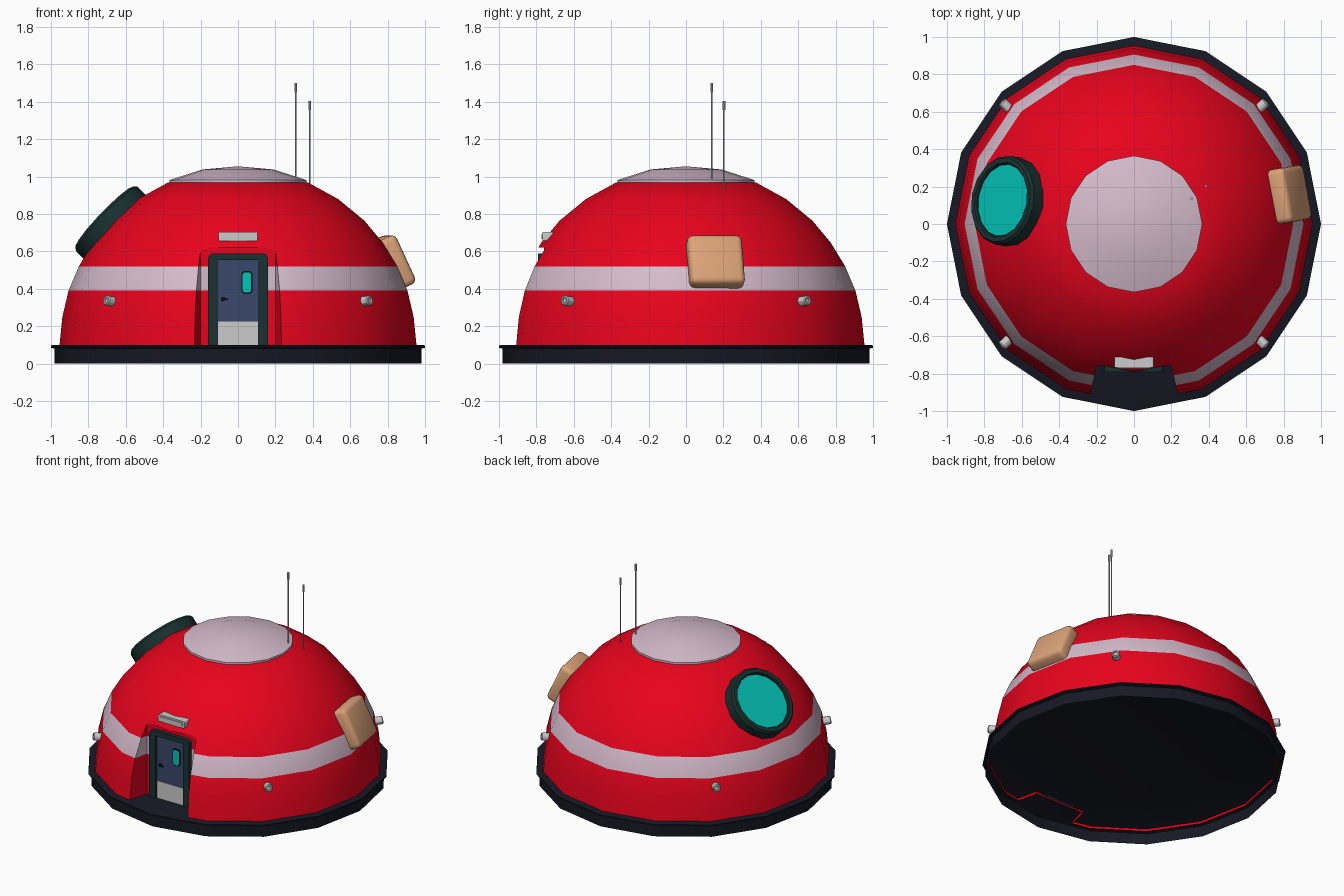
import bpy, bmesh
from math import sin, cos, pi, radians
from mathutils import Matrix, Vector

if "Cube" in bpy.data.objects:
    bpy.data.objects.remove(bpy.data.objects["Cube"])


def mat(name, r, g, b):
    m = bpy.data.materials.new(name)
    m.diffuse_color = (r, g, b, 1)
    m.use_nodes = True
    m.node_tree.nodes["Principled BSDF"].inputs["Base Color"].default_value = m.diffuse_color
    return m


RED = mat("red_shell", 0.8, 0.001, 0.012)
PALE = mat("pale_pink", 0.66, 0.5, 0.6)
NAVY = mat("dark_navy", 0.008, 0.009, 0.017)
GREEN = mat("dark_green", 0.01, 0.03, 0.03)
TEAL = mat("teal_glass", 0.001, 0.56, 0.48)
BLUE = mat("door_blue", 0.042, 0.062, 0.15)
TAN = mat("tan", 0.72, 0.37, 0.19)
BLACK = mat("black", 0.005, 0.005, 0.008)


def finish(name, bm, material=None, matrix=None, angle=30):
    bmesh.ops.recalc_face_normals(bm, faces=bm.faces)
    if matrix:
        bm.transform(matrix)
    me = bpy.data.meshes.new(name)
    bm.to_mesh(me)
    bm.free()
    if material:
        me.materials.append(material)
    me.shade_smooth()
    me.set_sharp_from_angle(angle=radians(angle))
    ob = bpy.data.objects.new(name, me)
    bpy.context.collection.objects.link(ob)
    return ob


def lathe(name, profile, sides, material=None, matrix=None, closed=False, caps=(True, True)):
    """Revolve (radius, z) points round z; open profiles get end caps."""
    bm = bmesh.new()
    rings = []
    for r, z in profile:
        if r == 0:
            rings.append([bm.verts.new((0, 0, z))] * sides)
        else:
            rings.append([bm.verts.new((r * cos(2 * pi * i / sides), r * sin(2 * pi * i / sides), z))
                          for i in range(sides)])
    pairs = list(zip(rings, rings[1:]))
    if closed:
        pairs.append((rings[-1], rings[0]))
    for a, b in pairs:
        for i in range(sides):
            j = (i + 1) % sides
            bm.faces.new(list(dict.fromkeys((a[i], a[j], b[j], b[i]))))
    if not closed:
        for k in (0, -1):
            if caps[k] and profile[k][0]:
                bm.faces.new(rings[k])
    return finish(name, bm, material, matrix)


def extrude(name, pts, vec, material=None):
    """Extrude a flat outline of 3D points along vec."""
    bm = bmesh.new()
    face = bm.faces.new([bm.verts.new(p) for p in pts])
    res = bmesh.ops.extrude_face_region(bm, geom=[face], use_keep_orig=True)
    bmesh.ops.translate(bm, vec=vec, verts=[v for v in res["geom"] if isinstance(v, bmesh.types.BMVert)])
    return finish(name, bm, material)


def arc(cx, cz, r, a0, a1, n=4):
    return [(cx + r * cos(radians(a0 + (a1 - a0) * i / n)), cz + r * sin(radians(a0 + (a1 - a0) * i / n)))
            for i in range(n + 1)]


def rounded(x0, x1, z0, z1, r):
    return (arc(x1 - r, z1 - r, r, 90, 0) + arc(x1 - r, z0 + r, r, 0, -90)
            + arc(x0 + r, z0 + r, r, -90, -180) + arc(x0 + r, z1 - r, r, 180, 90))


def plate(name, outline, y_front, y_back, material=None):
    return extrude(name, [(x, y_front, z) for x, z in outline], (0, y_back - y_front, 0), material)


def outward(pos, normal):
    return Matrix.Translation(pos) @ Vector(normal).to_track_quat('Z', 'Y').to_matrix().to_4x4()


# Foundation: a lipped ring, hollow underneath, closed by the floor at the top
lathe("base", [(0.98, 0), (0.98, 0.08), (1, 0.085), (1, 0.095), (0.99, 0.1)], 16, NAVY, caps=(False, True))

# Dome shell with the doorway recess cut out
dome = lathe("dome", [(0.956, 0.084), (0.954, 0.1), (0.939, 0.25), (0.906, 0.39), (0.851, 0.52), (0.775, 0.645),
                      (0.675, 0.765), (0.535, 0.88), (0.375, 0.968)], 16, RED)
cutter = extrude("doorway_cutter", [(-0.2, -0.76, -0.1), (0.2, -0.76, -0.1), (0.275, -1.1, -0.1),
                                    (-0.275, -1.1, -0.1)], (0, 0, 0.72), RED)
cutter.hide_render = True
mod = dome.modifiers.new("doorway", 'BOOLEAN')
mod.operation = 'DIFFERENCE'
mod.solver = 'EXACT'
mod.object = cutter
bpy.context.view_layer.update()
cut = bpy.data.meshes.new_from_object(dome.evaluated_get(bpy.context.evaluated_depsgraph_get()))
dome.modifiers.clear()
bpy.data.objects.remove(cutter)
cut.materials.clear()
cut.materials.append(RED)
cut.materials.append(PALE)

# Open bottom, and pale stripe continued round the recess walls
bm = bmesh.new()
bm.from_mesh(cut)
bmesh.ops.delete(bm, geom=[f for f in bm.faces if f.calc_center_median().z < 0.086], context='FACES')
for z in (0.39, 0.52):
    bmesh.ops.bisect_plane(bm, geom=bm.verts[:] + bm.edges[:] + bm.faces[:], dist=1e-4,
                           plane_co=(0, 0, z), plane_no=(0, 0, 1))
for f in bm.faces:
    f.material_index = int(0.39 < f.calc_center_median().z < 0.52)
bm.to_mesh(cut)
bm.free()
cut.shade_smooth()
cut.set_sharp_from_angle(angle=radians(30))
dome.data = cut

# Roof cap
lathe("roof_cap", [(0.365, 0.95), (0.365, 0.982), (0.19, 1.038), (0, 1.055)], 16, PALE)

# Door: frame, leaf, kick plate, window, handle
frame = ([(-0.16, 0.095)] + arc(-0.13, 0.56, 0.03, 180, 90) + arc(0.13, 0.56, 0.03, 90, 0)
         + [(0.16, 0.095), (0.11, 0.095), (0.11, 0.555), (-0.11, 0.555), (-0.11, 0.095)])
plate("door_frame", frame, -0.79, -0.75, GREEN)
plate("door_leaf", [(-0.11, 0.095), (0.11, 0.095), (0.11, 0.555), (-0.11, 0.555)], -0.772, -0.75, BLUE)
plate("kick_plate", [(-0.108, 0.1), (0.108, 0.1), (0.108, 0.225), (-0.108, 0.225)], -0.776, -0.765)
plate("door_window_rim", rounded(0.018, 0.077, 0.373, 0.495, 0.018), -0.777, -0.765, BLACK)
plate("door_window", rounded(0.025, 0.07, 0.38, 0.488, 0.014), -0.779, -0.765, TEAL)
lathe("handle_rose", [(0.012, 0), (0.012, 0.012)], 12, BLACK, outward((-0.08, -0.77, 0.345), (0, -1, 0)))
plate("door_handle", rounded(-0.085, -0.053, 0.341, 0.349, 0.003), -0.79, -0.78, BLACK)

# Lamp above the door
plate("door_lamp", rounded(-0.105, 0.105, 0.655, 0.705, 0.008), -0.766, -0.71)
plate("door_lamp_lens", rounded(-0.09, 0.09, 0.666, 0.694, 0.008), -0.772, -0.76)

# Round roof window, facing out from the dome centre
place = outward((0, 0, 0.1), Vector((-0.715, 0.13, 0.685)).normalized())
lathe("porthole_frame", [(0.24, 0.87), (0.24, 0.98), (0.228, 0.995), (0.202, 0.995), (0.195, 0.985), (0.195, 0.87)],
      16, GREEN, place, closed=True)
lathe("porthole_glass", [(0.2, 0.90), (0.2, 0.975)], 16, TEAL, place)

# Rounded equipment box on the right side
bm = bmesh.new()
bmesh.ops.create_cube(bm, size=1, matrix=Matrix.Diagonal((0.11, 0.295, 0.285, 1)))
bmesh.ops.bevel(bm, geom=bm.edges[:], offset=0.03, segments=3, affect='EDGES', profile=0.5)
finish("side_box", bm, TAN, Matrix.Translation((0.828, 0.157, 0.542))
       @ Matrix.Rotation(radians(10), 4, 'Z') @ Matrix.Rotation(radians(-25), 4, 'Y'), 40)

# Four small lamps round the shell
for sx, sy, label in ((1, 1, "back_right"), (-1, 1, "back_left"), (1, -1, "front_right"), (-1, -1, "front_left")):
    place = outward((sx * 0.685, sy * 0.633, 0.335), (sx * 0.72, sy * 0.67, 0.12))
    lathe("lamp_" + label, [(0.027, -0.05), (0.027, 0.024), (0.022, 0.03), (0.015, 0.03), (0.013, 0.02), (0, 0.02)],
          12, None, place)

# Two whip antennas with thicker tips
for i, (x, y, z0, z1) in enumerate(((0.308, 0.137, 0.96, 1.5), (0.383, 0.203, 0.9, 1.405))):
    lathe(f"antenna_{i + 1}", [(0.004, z0), (0.004, z1 - 0.05), (0.007, z1 - 0.05), (0.007, z1)], 8, None,
          Matrix.Translation((x, y, 0)))
